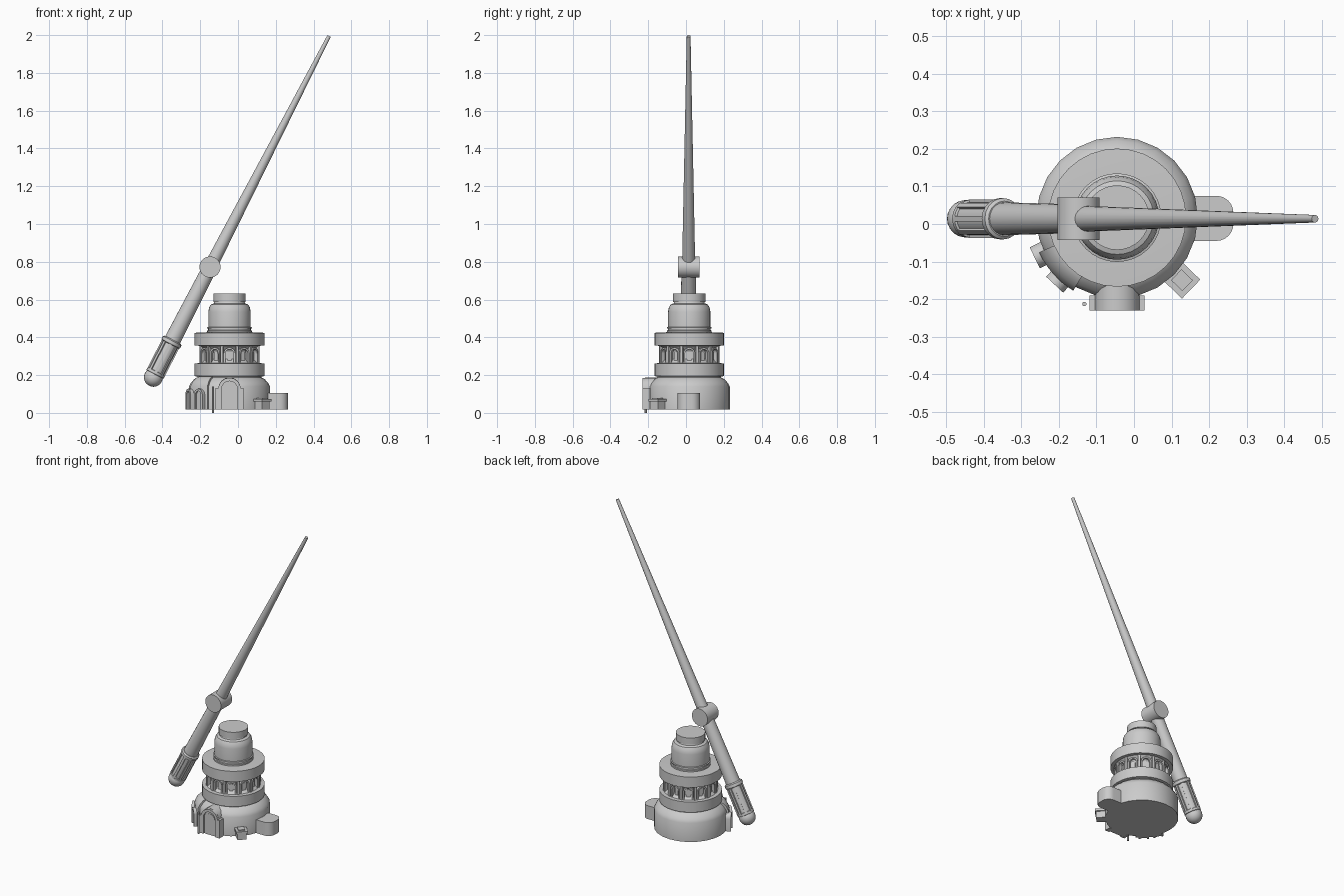
import bpy, bmesh
from math import sin, cos, pi, radians
from mathutils import Vector, Matrix

if "Cube" in bpy.data.objects:
    bpy.data.objects.remove(bpy.data.objects["Cube"])

CX, CY = -0.045, 0.017          # tower axis
AXIS = Matrix.Translation((CX, CY, 0))


def finish(bm, name, mat=Matrix(), angle=30):
    bmesh.ops.remove_doubles(bm, verts=bm.verts, dist=1e-5)
    bmesh.ops.recalc_face_normals(bm, faces=bm.faces)
    me = bpy.data.meshes.new(name)
    bm.to_mesh(me)
    bm.free()
    ob = bpy.data.objects.new(name, me)
    bpy.context.collection.objects.link(ob)
    ob.matrix_world = mat
    bpy.ops.object.select_all(action='DESELECT')
    ob.select_set(True)
    bpy.context.view_layer.objects.active = ob
    bpy.ops.object.shade_smooth_by_angle(angle=radians(angle))
    return ob


def lathe(name, profile, mat=AXIS, n=32, a0=0, a1=360):
    """Revolve (radius, z) points, capped top and bottom; partial sweeps get side caps."""
    bm = bmesh.new()
    full = a1 - a0 == 360
    pts = [(0, profile[0][1])] + list(profile) + [(0, profile[-1][1])]
    cols = []
    for i in range(n if full else n + 1):
        a = radians(a0 + (a1 - a0) * i / n)
        cols.append([bm.verts.new((r * sin(a), -r * cos(a), z)) for r, z in pts])
    for i in range(n):
        c, d = cols[i], cols[(i + 1) % len(cols)]
        for j in range(len(pts) - 1):
            bm.faces.new((c[j], d[j], d[j + 1], c[j + 1]))
    if not full:
        bm.faces.new(cols[0])
        bm.faces.new(cols[-1])
    bmesh.ops.dissolve_degenerate(bm, dist=1e-6, edges=bm.edges)
    return finish(bm, name, mat)


def arch_points(w, h, n=8):
    r = w / 2
    return [(-r, 0)] + [(-r * cos(pi * i / n), h - r + r * sin(pi * i / n))
                        for i in range(n + 1)] + [(r, 0)]


def arch(name, angle, dist, w, h, z0, depth, frame=0):
    """Arched block, or open arch frame, facing outward from the tower axis."""
    bm = bmesh.new()
    outer = [bm.verts.new((x, -dist, z)) for x, z in arch_points(w, h)]
    if frame:
        inner = [bm.verts.new((x, -dist, z))
                 for x, z in arch_points(w - 2 * frame, h - frame)]
        faces = [bm.faces.new((outer[i], outer[i + 1], inner[i + 1], inner[i]))
                 for i in range(len(outer) - 1)]
    else:
        faces = [bm.faces.new(outer)]
    new = bmesh.ops.extrude_face_region(bm, geom=faces, use_keep_orig=True)['geom']
    bmesh.ops.translate(bm, vec=(0, depth, 0),
                        verts=[v for v in new if isinstance(v, bmesh.types.BMVert)])
    return finish(bm, name, AXIS @ Matrix.Rotation(radians(angle), 4, 'Z')
                  @ Matrix.Translation((0, 0, z0)))


def box(name, center, size, mat=Matrix()):
    bm = bmesh.new()
    bmesh.ops.create_cube(bm, size=1, matrix=Matrix.Translation(center)
                          @ Matrix.Diagonal((*size, 1)))
    return finish(bm, name, mat)


def spin(a):
    return AXIS @ Matrix.Rotation(radians(a), 4, 'Z')


# Tower body
lathe("base_drum", [(.215, .018), (.215, .14), (.205, .158), (.187, .178),
                    (.17, .187), (.165, .2)], n=24)
lathe("lower_ring", [(.16, .19), (.184, .195), (.184, .262), (.15, .264)])
lathe("gallery_wall", [(.165, .26), (.145, .275), (.137, .285), (.137, .325),
                       (.15, .345), (.168, .36)])
lathe("upper_ring", [(.15, .355), (.184, .356), (.184, .424), (.12, .427)])
lathe("upper_drum", [(.118, .42), (.118, .436), (.113, .438), (.113, .446), (.118, .448),
                     (.118, .453), (.112, .455), (.112, .535), (.108, .558), (.098, .574),
                     (.082, .58), (.08, .586), (.086, .588), (.086, .631)])

# Gallery arcade: arches, pillars and small inset panels
N = 12
for i in range(N):
    a = 360 * i / N
    arch("gallery_arch", a, .157, .062, .082, .264, .03, .009)
    arch("gallery_panel", a, .143, .022, .05, .275, .02)
    box("gallery_pillar", (0, -.148, .308), (.014, .03, .1), spin(a + 180 / N))

# Doorway with frame, door leaf and side post
arch("doorway", 0, .235, .12, .17, .018, .1)
arch("doorway_frame", 0, .247, .12, .168, .018, .06, .018)
for s in (-1, 1):
    box("door_jamb", (s * .066, -.227, .075), (.014, .04, .115), AXIS)
arch("door_leaf", 0, .239, .07, .135, .018, .02)
lathe("door_post", [(.006, 0), (.006, .14)], Matrix.Translation((-.132, -.213, 0)), n=8)

# Thick wall panel and its arched windows
lathe("wall_panel", [(.227, .018), (.227, .14), (.214, .165), (.194, .185), (.175, .192)],
      n=6, a0=-66, a1=-31)
for a in (-64, -43):
    arch("window_frame", a, .244, .062, .11, .018, .04, .012)
    arch("window_pane", a, .235, .042, .098, .018, .03)

# Angled crate by the wall
box("crate", (0, -.24, .043), (.055, .055, .05), spin(46))
box("crate_lid", (0, -.24, .066), (.07, .068, .014), spin(46))
box("crate_top", (0, -.24, .075), (.04, .042, .01), spin(46))

# Round-cornered annex
bm = bmesh.new()
bmesh.ops.create_cube(bm, size=1, matrix=Matrix.Translation((.192, .015, .061))
                      @ Matrix.Diagonal((.145, .12, .086, 1)))
corners = [e for e in bm.edges if all(v.co.x > .2 for v in e.verts)
           and abs(e.verts[0].co.z - e.verts[1].co.z) > .01]
bmesh.ops.bevel(bm, geom=corners, offset=.045, segments=6, profile=.5, affect='EDGES')
finish(bm, "annex")

# Leaning pole, built along its own axis from the pommel centre
foot, tip = Vector((-.448, .014, .188)), Vector((.482, .014, 1.995))
axis = tip - foot
L = axis.length
POLE = Matrix.Translation(foot) @ axis.to_track_quat('Z', 'Y').to_matrix().to_4x4()
lathe("pole_upper", [(.035, .66), (.01, L)], POLE, n=20)
lathe("pole_lower", [(.044, .2), (.038, .66)], POLE, n=20)
lathe("pole_grip", [(.045, 0), (.045, .2)], POLE, n=20)
lathe("grip_collar", [(.047, .196), (.055, .2), (.055, .218), (.047, .224)], POLE, n=20)
lathe("grip_lower_band", [(.047, .018), (.051, .02), (.051, .034), (.047, .036)], POLE, n=20)
lathe("pommel", [(.05 * cos(t), .05 * sin(t))
                 for t in (-pi / 2 + pi * i / 12 for i in range(1, 12))], POLE, n=20)
for i in range(8):
    box("grip_rib", (0, -.046, .115), (.015, .01, .17),
        POLE @ Matrix.Rotation(2 * pi * i / 8, 4, 'Z'))

# Pivot drum across the pole
lathe("pivot_drum", [(.056, -.057), (.056, .057)],
      Matrix.Translation((-.148, .014, .772)) @ Matrix.Rotation(pi / 2, 4, 'X'), n=32)
